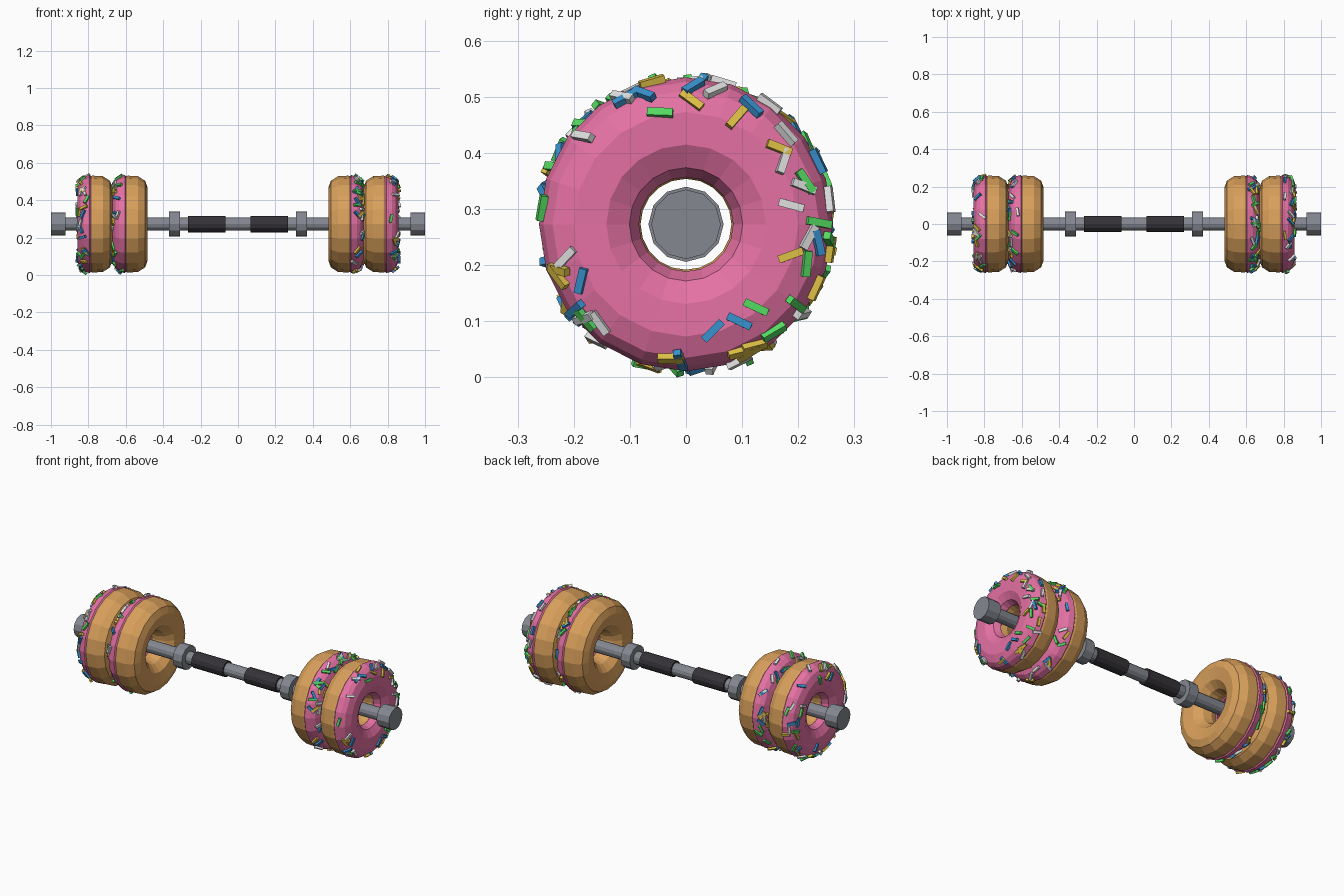
import bpy, bmesh, math, random
from mathutils import Vector, Matrix

if "Cube" in bpy.data.objects:
    bpy.data.objects.remove(bpy.data.objects["Cube"])

random.seed(5)
AXIS_Z = 0.2725   # height of the bar axis
SEGMENTS = 20


def material(name, rgb):
    m = bpy.data.materials.new(name)
    m.diffuse_color = (*rgb, 1)
    m.use_nodes = True
    m.node_tree.nodes["Principled BSDF"].inputs["Base Color"].default_value = m.diffuse_color
    return m


steel = material("steel grey", (0.23, 0.245, 0.28))
rubber = material("dark rubber", (0.036, 0.033, 0.039))
dough = material("golden dough", (0.69, 0.35, 0.105))
pink = material("pink icing", (0.78, 0.165, 0.37))
candy = [material("yellow candy", (0.72, 0.52, 0.06)),
         material("blue candy", (0.04, 0.29, 0.62)),
         material("green candy", (0.09, 0.70, 0.12)),
         material("white candy", (0.75, 0.75, 0.75))]


def make_object(name, bm, mats):
    bmesh.ops.recalc_face_normals(bm, faces=bm.faces)
    mesh = bpy.data.meshes.new(name)
    bm.to_mesh(mesh)
    bm.free()
    for m in mats:
        mesh.materials.append(m)
    ob = bpy.data.objects.new(name, mesh)
    bpy.context.collection.objects.link(ob)
    return ob


def rod(name, x0, x1, radius, mat, sides=12):
    """Solid cylinder along x between x0 and x1."""
    bm = bmesh.new()
    place = (Matrix.Translation(((x0 + x1) / 2, 0, AXIS_Z))
             @ Matrix.Rotation(math.pi / 2, 4, 'Y'))
    bmesh.ops.create_cone(bm, cap_ends=True, segments=sides, radius1=radius,
                          radius2=radius, depth=abs(x1 - x0), matrix=place)
    return make_object(name, bm, [mat])


def lathe(name, profile, centre, side, mat):
    """Closed (offset, radius) profile spun about the bar axis."""
    bm = bmesh.new()
    rings = []
    for k in range(SEGMENTS):
        a = 2 * math.pi * k / SEGMENTS
        rings.append([bm.verts.new((side * (centre + o), r * math.cos(a),
                                    AXIS_Z + r * math.sin(a)))
                      for o, r in profile])
    n = len(profile)
    for k in range(SEGMENTS):
        p, q = rings[k], rings[(k + 1) % SEGMENTS]
        for i in range(n):
            j = (i + 1) % n
            bm.faces.new((p[i], p[j], q[j], q[i]))
    return make_object(name, bm, [mat])


# Ring of dough and the icing shell over its outward side
DOUGH = [(-0.092, 0.195), (-0.078, 0.232), (-0.040, 0.256), (0.015, 0.259),
         (0.055, 0.246), (0.080, 0.220), (0.086, 0.175), (0.075, 0.125),
         (0.040, 0.092), (0.000, 0.081), (-0.045, 0.093), (-0.080, 0.130)]
ICING = [(0.024, 0.256), (0.030, 0.262), (0.060, 0.254), (0.080, 0.238),
         (0.095, 0.200), (0.094, 0.142), (0.072, 0.101), (0.038, 0.084)]
ICING_UNDER = [(0.032, 0.090), (0.060, 0.110), (0.080, 0.160), (0.075, 0.215),
               (0.045, 0.246)]

# Sprinkles on the right outer ring: y, z (from axis) and tilt in degrees
PLACED = {
    0: [(.01, .22, -38), (.09, .19, 50), (.165, .135, -20), (.187, -.055, 20),
        (.23, -.112, 70), (.11, -.226, 35), (-.027, -.237, 5),
        (-.225, -.08, -5), (-.06, .252, 25), (.258, -.045, 88)],
    1: [(-.107, .222, 30), (-.075, .23, -33), (.237, .113, -65),
        (.095, -.173, -25), (.048, -.19, 45), (-.01, -.24, -75),
        (-.196, -.15, 40), (-.186, -.10, 75)],
    2: [(-.046, .198, -3), (.212, .076, -55), (.236, .003, -10),
        (.214, -.07, 85), (.125, -.148, -25), (.155, -.19, 25),
        (-.177, -.168, -50)],
    3: [(-.182, .155, -20), (.15, .216, -42), (.177, .16, -50),
        (.173, .112, 70), (.209, .067, -20), (.188, .034, -15),
        (.253, .044, 88), (.218, -.023, 60), (-.153, -.175, -55),
        (-.214, -.06, 45), (.096, -.246, 40), (.208, -.16, -20)],
}


def icing_at(r):
    """Band slope ends and offset where the icing has radius r."""
    r = min(max(r, 0.145), 0.2585)
    for (o0, r0), (o1, r1) in zip(ICING[1:], ICING[2:]):
        if r1 <= r <= r0:
            t = (r0 - r) / (r0 - r1)
            return o0 + (o1 - o0) * t, r, o1 - o0, r1 - r0


def add_stick(bm, centre, side, y, z, tilt, colour):
    """One candy stick lying flat on the icing."""
    a = math.atan2(z, y)
    o, r, d_o, d_r = icing_at(math.hypot(y, z))
    radial = Vector((0, math.cos(a), math.sin(a)))
    around = Vector((0, -math.sin(a), math.cos(a)))
    slope = (Vector((side * d_o, 0, 0)) + radial * d_r).normalized()
    normal = slope.cross(around)
    if normal.dot(Vector((side, 0, 0)) + radial) < 0:
        normal = -normal
    aim = Vector((0, math.cos(tilt), math.sin(tilt)))
    length = (around * aim.dot(around) - slope * aim.dot(radial)).normalized()
    width = normal.cross(length)
    basis = Matrix((length, width, normal)).transposed().to_4x4()
    pos = Vector((side * (centre + o), 0, AXIS_Z)) + radial * r + normal * 0.003
    made = bmesh.ops.create_cube(
        bm, size=1, matrix=Matrix.Translation(pos) @ basis
        @ Matrix.Diagonal((0.046, 0.014, 0.013, 1)))
    for f in {f for v in made["verts"] for f in v.link_faces}:
        f.material_index = colour


def sprinkles(name, centre, side, placed, scattered):
    bm = bmesh.new()
    for colour, spots in placed.items():
        for y, z, tilt in spots:
            add_stick(bm, centre, side, y, z, math.radians(tilt), colour)
    for i in range(scattered):
        a = random.uniform(0, 2 * math.pi)
        # mostly on the rounded shoulder, few on the flat face
        r = (random.uniform(0.236, 0.258) if placed or random.random() < 0.65
             else random.uniform(0.19, 0.236))
        add_stick(bm, centre, side, r * math.cos(a), r * math.sin(a),
                  random.uniform(0, math.pi), i % 4)
    return make_object(name, bm, candy)


# Bar
rod("bar", -0.95, 0.95, 0.035, steel)

# Mirrored parts on both ends
for side, label in ((-1, "left"), (1, "right")):
    rod(label + "_grip", side * 0.067, side * 0.267, 0.044, rubber)
    rod(label + "_collar", side * 0.310, side * 0.368, 0.067, steel)
    rod(label + "_end_cap", side * 0.922, side * 1.0, 0.062, steel)
    for place, centre in (("inner", 0.575), ("outer", 0.763)):
        tag = label + "_" + place
        lathe(tag + "_doughnut", DOUGH, centre, side, dough)
        lathe(tag + "_icing", ICING + ICING_UNDER, centre, side, pink)
        if tag == "right_outer":
            sprinkles(tag + "_sprinkles", centre, side, PLACED, 12)
        else:
            sprinkles(tag + "_sprinkles", centre, side, {}, 52)
